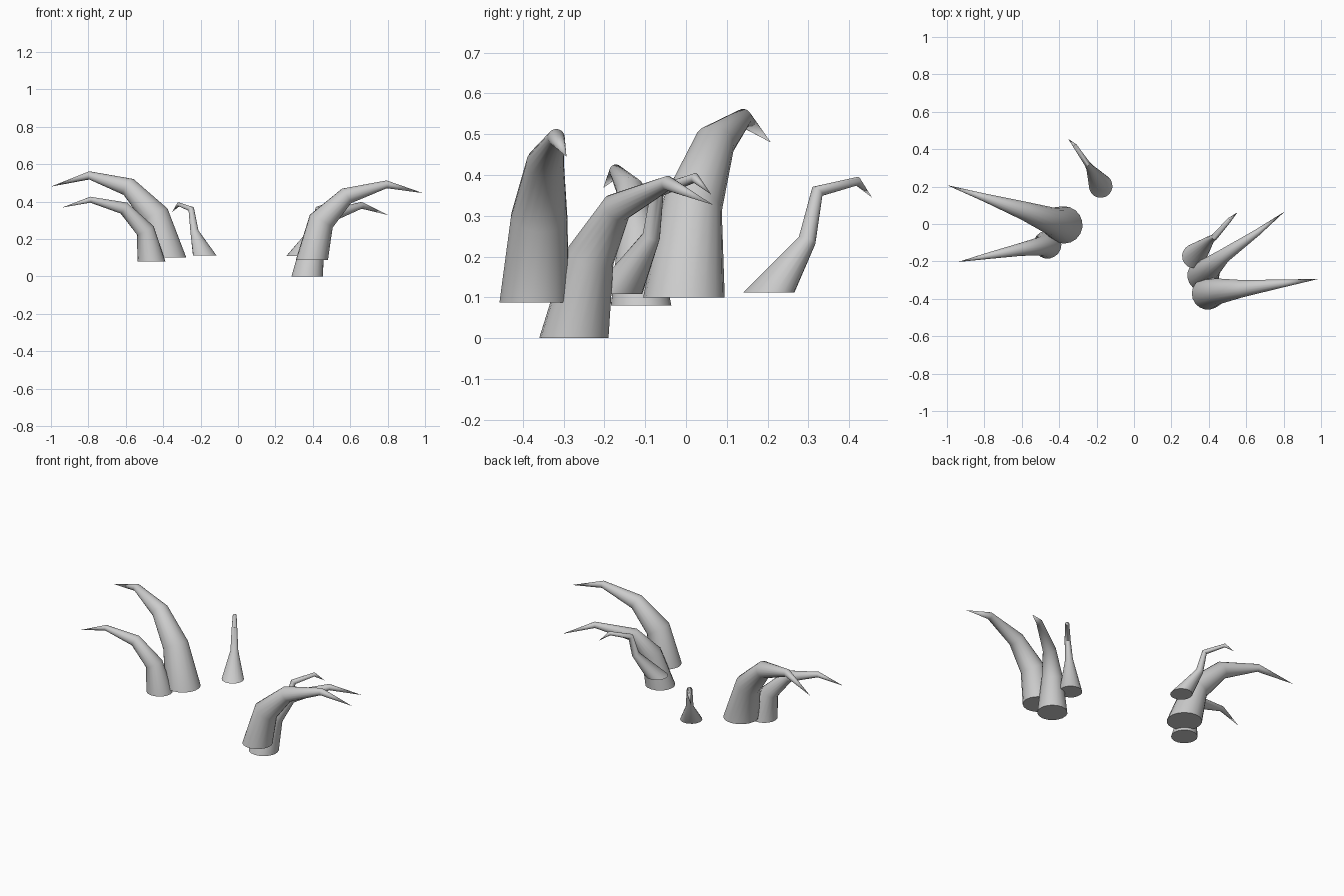
import bpy, bmesh, math
from mathutils import Vector

if "Cube" in bpy.data.objects:
    bpy.data.objects.remove(bpy.data.objects["Cube"])

SIDES = 18
UP = Vector((0, 0, 1))


def claw(name, rings, tip):
    """Tapered curved claw: rings are (x, y, z, radius), ending in a point."""
    pts = [Vector(r[:3]) for r in rings] + [Vector(tip)]
    heading = pts[-1] - pts[0]
    heading.z = 0
    side0 = UP.cross(heading).normalized()
    bm = bmesh.new()
    loops = []
    for i, r in enumerate(rings):
        if i == 0:
            t = UP.copy()
        else:
            t = ((pts[i] - pts[i - 1]).normalized() + (pts[i + 1] - pts[i]).normalized()).normalized()
        u = (side0 - t * side0.dot(t)).normalized()
        v = t.cross(u)
        loops.append([bm.verts.new(pts[i] + r[3] * (u * math.cos(a) + v * math.sin(a)))
                      for a in (2 * math.pi * k / SIDES for k in range(SIDES))])
    end = bm.verts.new(tip)
    bm.faces.new(loops[0][::-1])
    for k in range(SIDES):
        n = (k + 1) % SIDES
        for a, b in zip(loops, loops[1:]):
            bm.faces.new((a[k], a[n], b[n], b[k]))
        bm.faces.new((loops[-1][k], loops[-1][n], end))
    bmesh.ops.recalc_face_normals(bm, faces=bm.faces)
    mesh = bpy.data.meshes.new(name)
    bm.to_mesh(mesh)
    bm.free()
    ob = bpy.data.objects.new(name, mesh)
    bpy.context.collection.objects.link(ob)
    bpy.context.view_layer.objects.active = ob
    ob.select_set(True)
    bpy.ops.object.shade_smooth_by_angle(angle=math.radians(50))
    ob.select_set(False)


# Left side claws
claw("left_large_claw", [(-.375, -.005, .10, .1), (-.44, .015, .325, .074),
                         (-.585, .07, .478, .05), (-.795, .14, .54, .022)], (-1, .208, .48))
claw("left_front_claw", [(-.463, -.11, .08, .075), (-.495, -.118, .245, .05),
                         (-.61, -.137, .365, .034), (-.79, -.172, .41, .016)], (-.94, -.203, .368))
claw("left_thumb", [(-.178, .203, .112, .063), (-.233, .297, .24, .022),
                    (-.25, .322, .36, .016), (-.317, .42, .385, .011)], (-.352, .456, .345))

# Right side claws
claw("right_large_claw", [(.395, -.372, .088, .086), (.445, -.36, .295, .07),
                          (.58, -.345, .43, .046), (.795, -.318, .492, .021)], (.99, -.293, .445))
claw("right_back_claw", [(.37, -.275, 0, .085), (.405, -.235, .2, .06),
                         (.48, -.17, .32, .038), (.66, -.045, .38, .018)], (.805, .066, .327))
claw("right_thumb", [(.322, -.172, .108, .065), (.407, -.085, .25, .022),
                     (.43, -.07, .36, .017), (.51, .022, .393, .012)], (.553, .062, .352))
